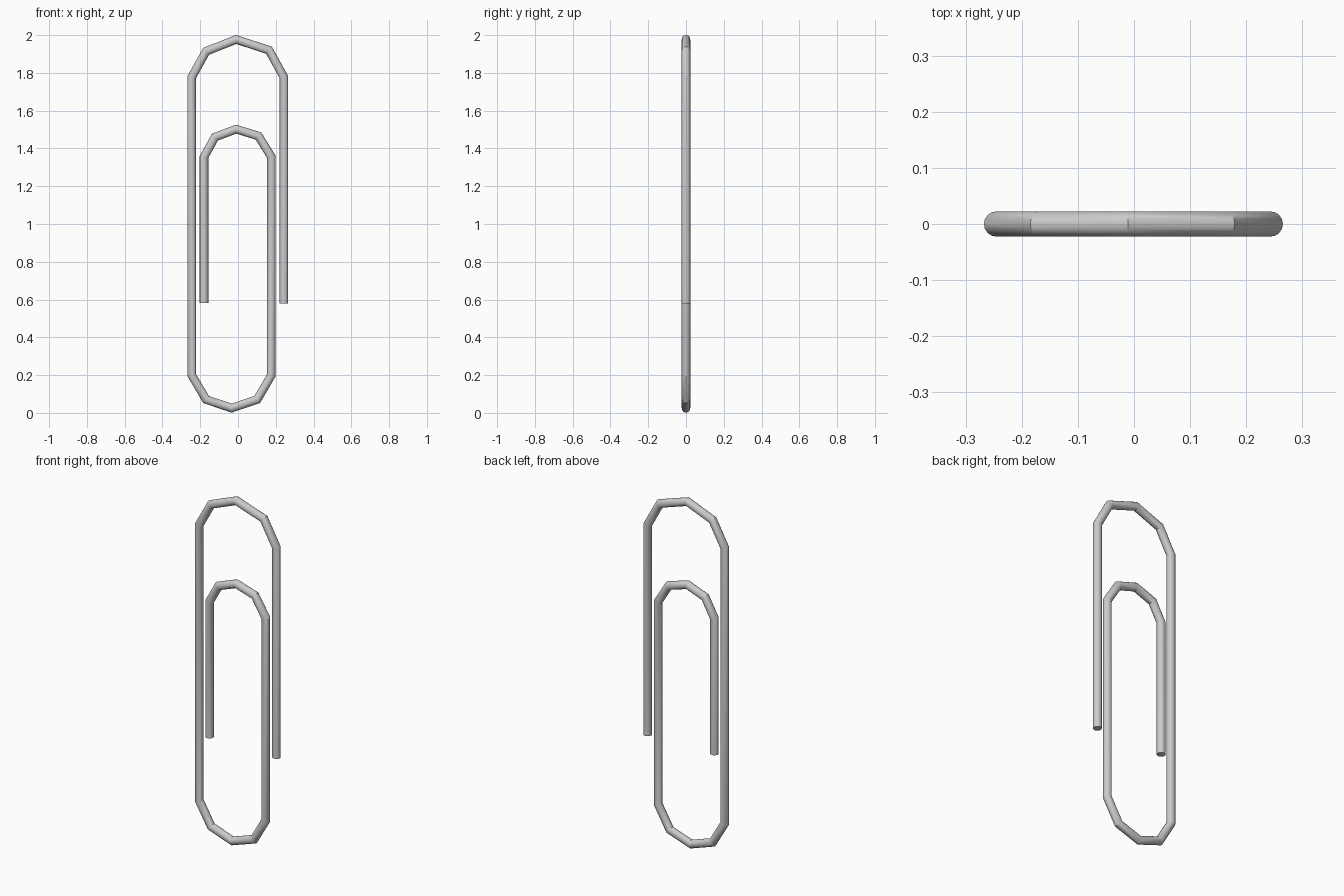
import bpy, bmesh, math
from mathutils import Vector

if "Cube" in bpy.data.objects:
    bpy.data.objects.remove(bpy.data.objects["Cube"])

RADIUS, SIDES = 0.0225, 16

# Wire centre line (x, z): outer loop, bottom loop, inner loop
path = [(0.243, 0.578), (0.243, 1.777), (0.164, 1.92), (-0.01, 1.977),
        (-0.169, 1.914), (-0.245, 1.777), (-0.245, 0.2), (-0.169, 0.071),
        (-0.034, 0.025), (0.102, 0.071), (0.177, 0.2), (0.177, 1.355),
        (0.108, 1.466), (-0.01, 1.502), (-0.122, 1.46), (-0.18, 1.355),
        (-0.18, 0.582)]
pts = [Vector((x, 0, z)) for x, z in path]


def side_of(a, b):
    d = (b - a).normalized()
    return Vector((d.z, 0, -d.x))


# Sweep a round section along the path with mitred corners
bm = bmesh.new()
rings = []
for i, p in enumerate(pts):
    n_in = side_of(pts[max(i - 1, 0)], pts[max(i, 1)])
    n_out = side_of(pts[min(i, len(pts) - 2)], pts[min(i + 1, len(pts) - 1)])
    n = (n_in + n_out).normalized()
    n /= n.dot(n_in)
    ring = []
    for k in range(SIDES):
        a = 2 * math.pi * k / SIDES
        ring.append(bm.verts.new(p + RADIUS * (n * math.cos(a) + Vector((0, math.sin(a), 0)))))
    rings.append(ring)
for r0, r1 in zip(rings, rings[1:]):
    for k in range(SIDES):
        j = (k + 1) % SIDES
        bm.faces.new((r0[k], r0[j], r1[j], r1[k]))

# Flat cut ends
bm.faces.new(rings[0])
bm.faces.new(rings[-1])
bmesh.ops.recalc_face_normals(bm, faces=bm.faces)

mesh = bpy.data.meshes.new("clip_wire")
bm.to_mesh(mesh)
bm.free()
clip = bpy.data.objects.new("clip_wire", mesh)
bpy.context.collection.objects.link(clip)
bpy.context.view_layer.objects.active = clip
clip.select_set(True)
bpy.ops.object.shade_smooth_by_angle(angle=math.radians(25))
